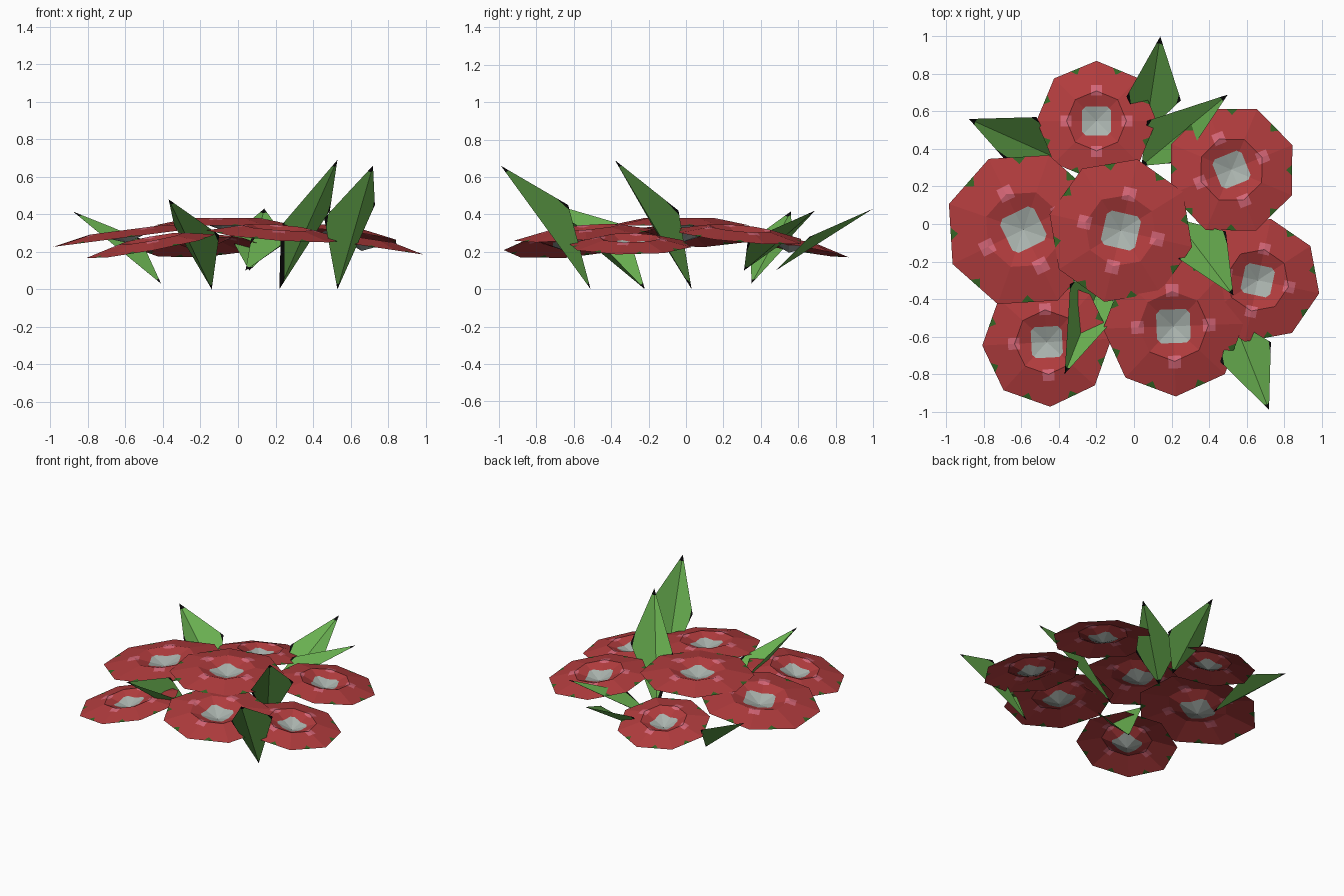
import bpy, bmesh, math
from mathutils import Vector

if "Cube" in bpy.data.objects:
    bpy.data.objects.remove(bpy.data.objects["Cube"])


def material(name, rgb):
    m = bpy.data.materials.new(name)
    m.diffuse_color = (*rgb, 1)
    m.use_nodes = True
    m.node_tree.nodes["Principled BSDF"].inputs["Base Color"].default_value = m.diffuse_color
    return m


RED = material("petal red", (0.44, 0.045, 0.047))
GREY = material("centre grey", (0.40, 0.45, 0.42))
PINK = material("spot pink", (0.66, 0.13, 0.18))
RIM = material("rim green", (0.035, 0.13, 0.018))
LEAF = material("leaf green", (0.14, 0.43, 0.08))
BLACK = material("tip black", (0.004, 0.004, 0.004))


def cut(bm, co, no):
    bmesh.ops.bisect_plane(bm, geom=bm.verts[:] + bm.edges[:] + bm.faces[:],
                           plane_co=co, plane_no=no, dist=1e-5)


def finish(bm, name, mats):
    me = bpy.data.meshes.new(name)
    bm.to_mesh(me)
    bm.free()
    for m in mats:
        me.materials.append(m)
    ob = bpy.data.objects.new(name, me)
    bpy.context.collection.objects.link(ob)
    return ob


def flower(name, x, y, z, r, turn, sx, sy):
    """Octagonal bloom: dipped centre, raised ring, drooping rim, sheared by sx, sy."""
    bm = bmesh.new()

    def ring(rad, h):
        return [Vector((rad * math.cos(i * math.pi / 4), rad * math.sin(i * math.pi / 4), h))
                for i in range(8)]
    mid, rim = ring(0.5 * r, 0), ring(r, -0.04)
    centre = Vector((0, 0, -0.07))

    def face(pts, mat=0):
        bm.faces.new([bm.verts.new(p) for p in pts]).material_index = mat
    for i in range(8):
        j = (i + 1) % 8
        a, b, c, d = mid[i], mid[j], rim[i], rim[j]
        p, q = c.lerp(d, 0.39), c.lerp(d, 0.61)
        t = ((c + d) / 2).lerp((a + b) / 2, 0.2)
        face([centre, a, b])
        face([a, c, p, t])
        face([t, p, q], 3)          # green notch on the rim
        face([t, q, d, b])
        face([a, t, b])
    bmesh.ops.remove_doubles(bm, verts=bm.verts, dist=1e-5)
    # cut outlines of the grey centre and the four pink spots
    g, w, lo, hi, dia = 0.24 * r, 0.09 * r, 0.42 * r, 0.6 * r, 0.42 * r
    for s in (-1, 1):
        for k in (g, w, lo, hi):
            cut(bm, (s * k, 0, 0), (1, 0, 0))
            cut(bm, (0, s * k, 0), (0, 1, 0))
        cut(bm, (s * dia, 0, 0), (1, 1, 0))
        cut(bm, (s * dia, 0, 0), (1, -1, 0))
    for f in bm.faces:
        c = f.calc_center_median()
        u, v = sorted((abs(c.x), abs(c.y)))
        if v < g and u + v < dia:
            f.material_index = 1
        elif u < w and lo < v < hi:
            f.material_index = 2
    # turn, tilt and place
    ca, sa = math.cos(math.radians(turn)), math.sin(math.radians(turn))
    for v in bm.verts:
        px, py = v.co.x * ca - v.co.y * sa, v.co.x * sa + v.co.y * ca
        v.co = (x + px, y + py, z + v.co.z + sx * px + sy * py)
    finish(bm, name, (RED, GREY, PINK, RIM))


def leaf(name, base, tip, left, right):
    """Folded kite with a straight midrib and black corners."""
    bm = bmesh.new()
    pts = [Vector(p) for p in (base, tip, left, right)]
    b, t, l, r = [bm.verts.new(p) for p in pts]
    bm.faces.new((b, t, l))
    bm.faces.new((b, r, t))
    mid = sum(pts, Vector()) / 4
    caps = []
    for p, size in zip(pts, (0.035, 0.045, 0.018, 0.018)):
        d = (p - mid).normalized()
        caps.append((p - d * size, d))
        cut(bm, p - d * size, d)
    for f in bm.faces:
        c = f.calc_center_median()
        f.material_index = int(any((c - co).dot(d) > 0 for co, d in caps))
    bmesh.ops.recalc_face_normals(bm, faces=bm.faces)
    if sum(f.normal.z for f in bm.faces) < 0:
        bmesh.ops.reverse_faces(bm, faces=bm.faces)
    finish(bm, name, (LEAF, BLACK))


# blooms: centre x, y, ring height, radius, turn, slope in x and y
flower("back_flower", -0.20, 0.55, 0.265, 0.32, 0, 0.05, -0.17)
flower("back_right_flower", 0.52, 0.29, 0.325, 0.35, 22, -0.10, -0.09)
flower("left_flower", -0.59, -0.03, 0.318, 0.42, 26, 0.13, 0.0)
flower("centre_flower", -0.07, -0.035, 0.38, 0.39, 77, 0.0, 0.0)
flower("front_left_flower", -0.465, -0.63, 0.27, 0.345, 3, 0.18, 0.07)
flower("front_flower", 0.21, -0.545, 0.33, 0.375, 2, -0.07, 0.08)
flower("right_flower", 0.66, -0.30, 0.275, 0.335, 78, -0.15, 0.0)

# leaves: base, tip, then the two side corners
leaf("back_leaf", (0.06, 0.48, 0.10), (0.14, 1.0, 0.43), (-0.04, 0.68, 0.28), (0.25, 0.66, 0.28))
leaf("back_right_leaf", (0.04, 0.31, 0.10), (0.50, 0.69, 0.42), (0.07, 0.55, 0.27), (0.26, 0.33, 0.26))
leaf("back_left_leaf", (-0.41, 0.35, 0.03), (-0.88, 0.56, 0.415), (-0.52, 0.57, 0.27), (-0.69, 0.345, 0.26))
leaf("right_leaf", (0.22, 0.03, 0.0), (0.53, -0.38, 0.69), (0.23, -0.18, 0.34), (0.49, -0.04, 0.42))
leaf("front_left_leaf", (-0.14, -0.22, 0.0), (-0.37, -0.80, 0.48), (-0.34, -0.32, 0.34), (-0.10, -0.50, 0.29))
leaf("front_right_leaf", (0.53, -0.51, 0.0), (0.72, -0.99, 0.66), (0.46, -0.735, 0.38), (0.73, -0.63, 0.45))
